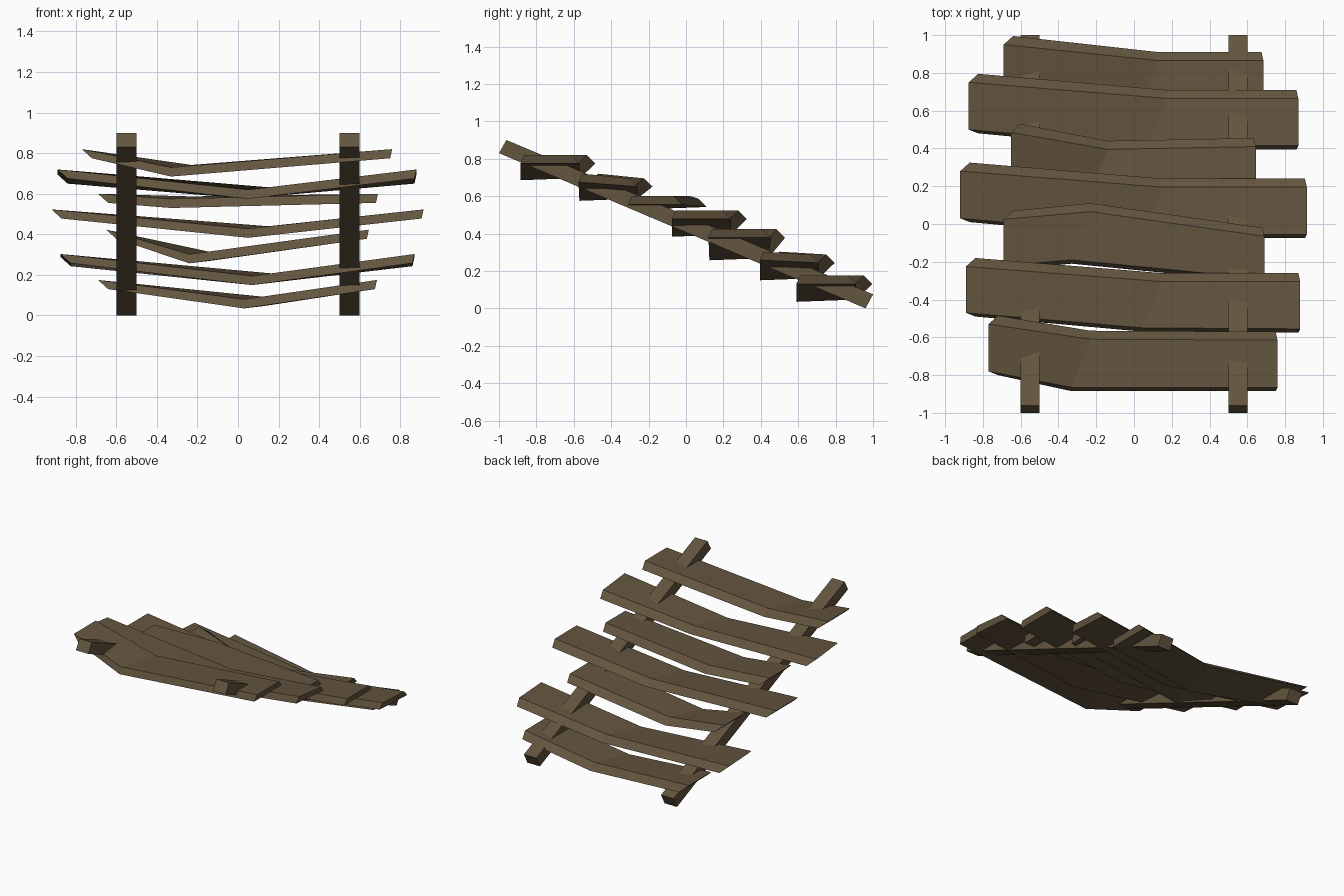
import bpy, bmesh

if "Cube" in bpy.data.objects:
    bpy.data.objects.remove(bpy.data.objects["Cube"])

wood = bpy.data.materials.new("weathered_wood")
wood.diffuse_color = (0.125, 0.09, 0.05, 1)
wood.use_nodes = True
wood.node_tree.nodes["Principled BSDF"].inputs["Base Color"].default_value = wood.diffuse_color


def loft(name, sections):
    """Bridge four-sided sections in order and cap both ends."""
    bm = bmesh.new()
    rings = [[bm.verts.new(p) for p in s] for s in sections]
    for a, b in zip(rings, rings[1:]):
        for i in range(4):
            j = (i + 1) % 4
            bm.faces.new((a[i], a[j], b[j], b[i]))
    bm.faces.new(rings[0])
    bm.faces.new(rings[-1])
    bmesh.ops.recalc_face_normals(bm, faces=bm.faces)
    mesh = bpy.data.meshes.new(name)
    bm.to_mesh(mesh)
    bm.free()
    mesh.materials.append(wood)
    obj = bpy.data.objects.new(name, mesh)
    bpy.context.collection.objects.link(obj)
    return obj


def section(x_front, x_back, y_front, y_back, z_front, z_back, lean=0.0, thick=0.045):
    """Plank cross-section: wide underside, narrower top; lean shifts the underside in x."""
    return [(x_front + lean, y_front, z_front),
            (x_front, y_front + 0.02, z_front + thick),
            (x_back, y_back - 0.045, z_back + thick),
            (x_back + lean, y_back, z_back)]


# Two sloping rails
rail = [(-1.0, 0.83), (-0.96, 0.90), (1.0, 0.075), (0.96, 0.0)]
for side, x0 in (("left", -0.6), ("right", 0.5)):
    loft(side + "_rail", [[(x, y, z) for y, z in rail] for x in (x0, x0 + 0.1)])

# Sagging planks: left (x, front y, back y), bend (front x, back x, front y, back y),
# right (x, front y, back y), heights (ends, bend), pitch of the ends
planks = [
    ((-0.77, -0.80, -0.485), (-0.33, -0.23, -0.885, -0.565), (0.76, -0.885, -0.57), (0.775, 0.685), 0.0),
    ((-0.89, -0.49, -0.18), (0.05, 0.15, -0.57, -0.26), (0.88, -0.575, -0.26), (0.65, 0.575), 0.025),
    ((-0.69, -0.24, 0.07), (-0.33, -0.23, -0.21, 0.11), (0.69, -0.31, -0.02), (0.555, 0.53), 0.0),
    ((-0.92, 0.01, 0.325), (0.05, 0.15, -0.075, 0.24), (0.915, -0.075, 0.24), (0.478, 0.383), 0.0),
    ((-0.65, 0.22, 0.53), (-0.24, -0.14, 0.125, 0.44), (0.645, 0.12, 0.455), (0.378, 0.257), 0.0),
    ((-0.875, 0.48, 0.795), (0.07, 0.17, 0.395, 0.71), (0.87, 0.395, 0.71), (0.243, 0.15), 0.015),
    ((-0.69, 0.675, 0.995), (0.03, 0.13, 0.59, 0.91), (0.685, 0.59, 0.91), (0.13, 0.035), 0.0),
]
for n, (left, bend, right, (z_end, z_bend), pitch) in enumerate(planks, 1):
    loft(f"plank_{n}", [
        section(left[0], left[0], left[1], left[2], z_end + pitch, z_end, 0.05),
        section(*bend, z_bend, z_bend + 0.012),
        section(right[0], right[0], right[1], right[2], z_end + pitch, z_end, -0.01),
    ])
